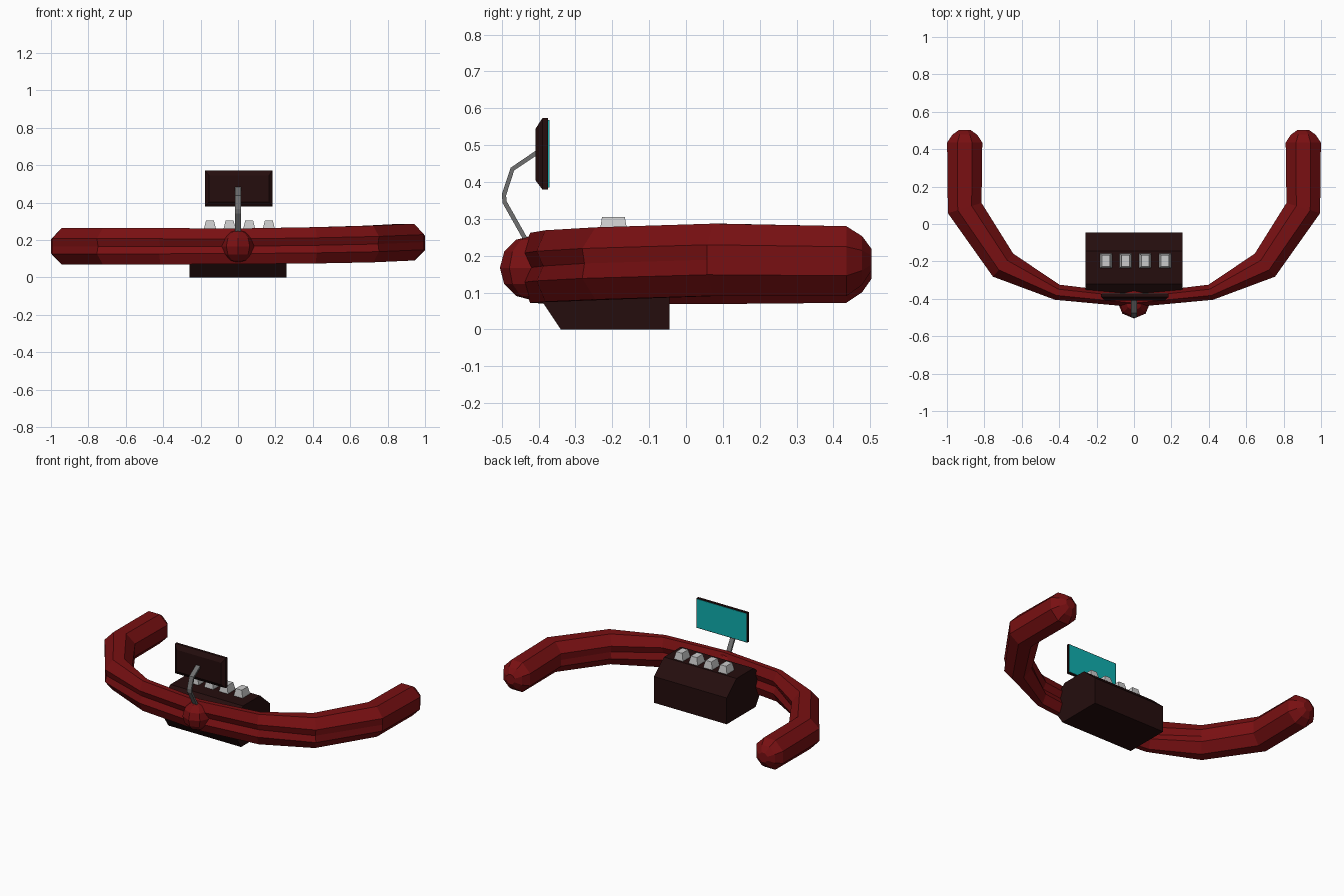
import bpy, bmesh, math
from mathutils import Vector

if "Cube" in bpy.data.objects:
    bpy.data.objects.remove(bpy.data.objects["Cube"])


def material(name, rgb):
    m = bpy.data.materials.new(name)
    m.diffuse_color = (*rgb, 1)
    m.use_nodes = True
    m.node_tree.nodes["Principled BSDF"].inputs["Base Color"].default_value = m.diffuse_color
    return m


RED = material("dark_red", (0.19, 0.005, 0.006))
BLACK = material("brown_black", (0.018, 0.004, 0.004))
GREY = material("stem_grey", (0.16, 0.16, 0.16))
LIGHT = material("button_grey", (0.6, 0.6, 0.6))
CYAN = material("screen_cyan", (0.005, 0.43, 0.43))


def loft(name, rings, mat):
    """Skin a list of equal-length closed rings and cap both ends."""
    bm = bmesh.new()
    loops = [[bm.verts.new(p) for p in ring] for ring in rings]
    n = len(loops[0])
    for a, b in zip(loops, loops[1:]):
        for i in range(n):
            j = (i + 1) % n
            bm.faces.new((a[i], a[j], b[j], b[i]))
    bm.faces.new(loops[0])
    bm.faces.new(loops[-1])
    bmesh.ops.recalc_face_normals(bm, faces=bm.faces)
    me = bpy.data.meshes.new(name)
    bm.to_mesh(me)
    bm.free()
    me.materials.append(mat)
    ob = bpy.data.objects.new(name, me)
    bpy.context.collection.objects.link(ob)
    return ob


def rect(x0, x1, y0, y1, z):
    return [(x0, y0, z), (x1, y0, z), (x1, y1, z), (x0, y1, z)]


def rect_xz(x0, x1, z0, z1, y):
    return [(x0, y, z0), (x1, y, z0), (x1, y, z1), (x0, y, z1)]


# Curved handle: eight-sided tube, with a V groove along the flattened middle
# x, y, centre rise on the right side, half width, half height, groove depth
half = [(0.41, -0.365, 0.005, 0.042, 0.097, 0.45),
        (0.70, -0.22, 0.012, 0.082, 0.098, 0.1),
        (0.905, 0.085, 0.022, 0.094, 0.098, 0),
        (0.905, 0.435, 0.018, 0.094, 0.095, 0),
        (0.905, 0.478, 0.020, 0.066, 0.066, 0),
        (0.905, 0.503, 0.022, 0.030, 0.030, 0)]
stations = [(-x, y, 0, w, h, g) for x, y, r, w, h, g in reversed(half)]
stations += [(0, -0.408, 0, 0.036, 0.095, 0.45)] + half
K = math.tan(math.pi / 8)
rings = []
for i, (x, y, rise, w, h, g) in enumerate(stations):
    here = Vector((x, y))
    d_in = here - Vector(stations[i - 1][:2]) if i else None
    d_out = Vector(stations[i + 1][:2]) - here if i + 1 < len(stations) else None
    t = sum((d.normalized() for d in (d_in, d_out) if d), Vector((0, 0))).normalized()
    side = Vector((t.y, -t.x))
    prof = [(K, 1), (1, K), (1 - g, 0), (1, -K), (K, -1),
            (-K, -1), (-1, -K), (g - 1, 0), (-1, K), (-K, 1)]
    rings.append([(x + side.x * u * w, y + side.y * u * w, 0.167 + rise + v * h)
                  for u, v in prof])
loft("curved_handle", rings, RED)

# Round hub at the front of the handle
bpy.ops.mesh.primitive_uv_sphere_add(segments=8, ring_count=6, radius=0.088,
                                     location=(0, -0.417, 0.167))
hub = bpy.context.object
hub.name = "hub"
hub.data.materials.append(RED)

# Control box: side profile extruded across the width
side_profile = [(-0.045, 0), (-0.34, 0), (-0.39, 0.075), (-0.39, 0.20),
                (-0.32, 0.258), (-0.145, 0.258), (-0.045, 0.17)]
loft("control_box", [[(x, y, z) for y, z in side_profile] for x in (-0.26, 0.26)], BLACK)

# Row of tapered buttons
for i in range(4):
    x = -0.15 + 0.105 * i
    loft(f"button_{i + 1}", [rect(x - 0.033, x + 0.033, -0.236, -0.157, 0.25),
                             rect(x - 0.031, x + 0.031, -0.234, -0.159, 0.265),
                             rect(x - 0.021, x + 0.021, -0.228, -0.166, 0.305)], LIGHT)

# Bent flat stem that carries the screen
path = [(-0.43, 0.235), (-0.492, 0.345), (-0.494, 0.365), (-0.471, 0.435), (-0.40, 0.483)]
rings = []
for i, p in enumerate(path):
    a, b = Vector(path[max(i - 1, 0)]), Vector(path[min(i + 1, len(path) - 1)])
    t = (b - a).normalized()
    ny, nz = -t.y * 0.006, t.x * 0.006
    rings.append([(sx * 0.015, p[0] + s * ny, p[1] + s * nz)
                  for sx, s in ((-1, -1), (1, -1), (1, 1), (-1, 1))])
loft("screen_stem", rings, GREY)

# Screen housing with a bevelled back, and the lit panel
loft("screen_housing", [rect_xz(-0.155, 0.165, 0.404, 0.545, -0.408),
                        rect_xz(-0.177, 0.185, 0.38, 0.573, -0.390),
                        rect_xz(-0.177, 0.185, 0.38, 0.573, -0.374)], BLACK)
loft("screen_panel", [rect_xz(-0.172, 0.180, 0.385, 0.568, -0.376),
                      rect_xz(-0.172, 0.180, 0.385, 0.568, -0.371)], CYAN)
